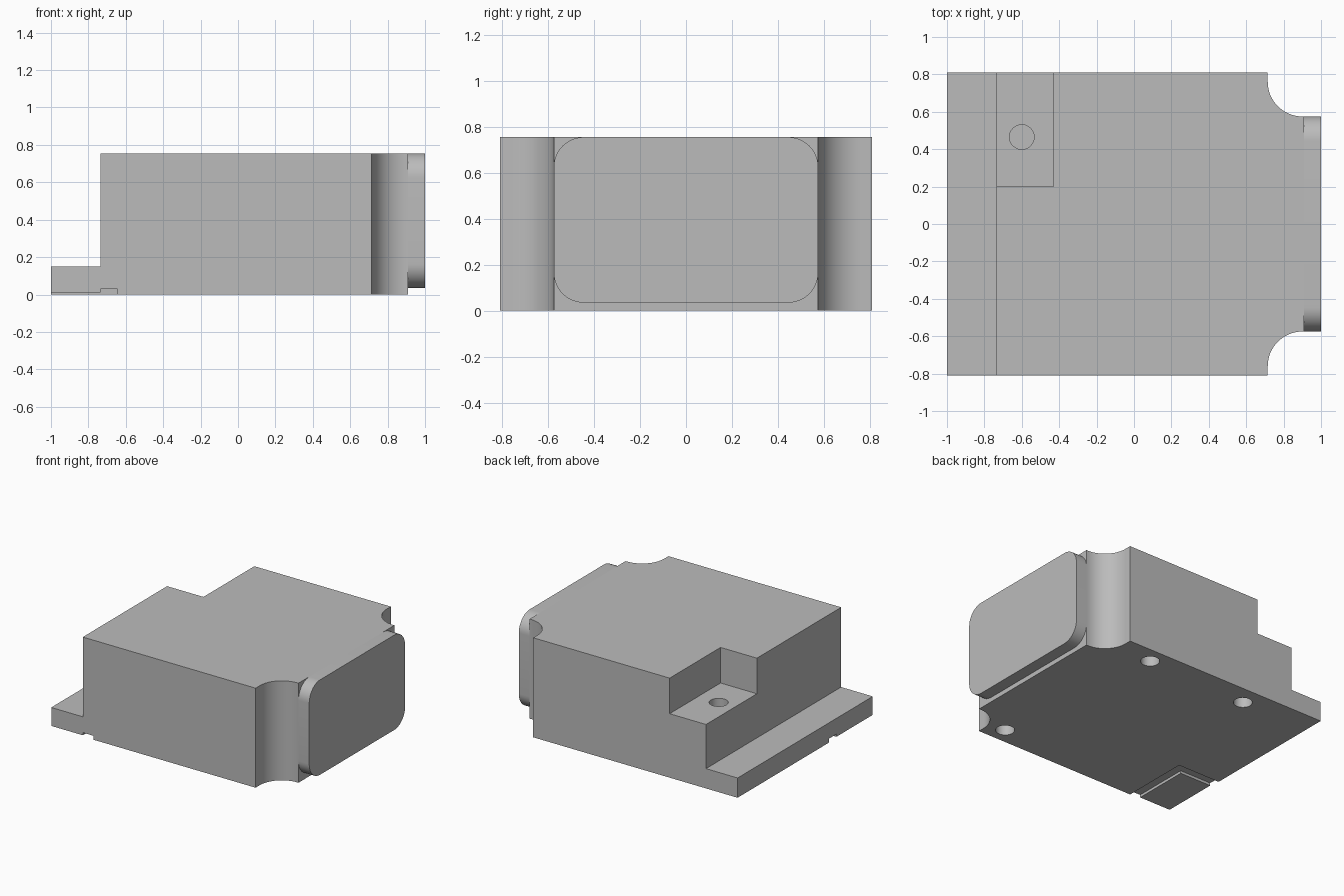
import bpy
import bmesh
from math import cos, sin, pi, radians

default = bpy.data.objects.get("Cube")
if default:
    bpy.data.objects.remove(default, do_unlink=True)

grey = bpy.data.materials.new("plain grey")
grey.use_nodes = True
colour = (0.5, 0.5, 0.5, 1)
grey.diffuse_color = colour
grey.node_tree.nodes["Principled BSDF"].inputs["Base Color"].default_value = colour


def arc(cx, cy, r, start, end, steps=16):
    """Points along an arc, angles in degrees."""
    angles = [radians(start + (end - start) * i / steps) for i in range(steps + 1)]
    return [(cx + r * cos(a), cy + r * sin(a)) for a in angles]


def rect(x0, x1, y0, y1):
    return [(x0, y0), (x1, y0), (x1, y1), (x0, y1)]


def prism(name, outline, low, high, along_x=False):
    """Extrude a flat outline along z, or along x for (y, z) outlines."""
    bm = bmesh.new()

    def place(p, h):
        return (h, p[0], p[1]) if along_x else (p[0], p[1], h)

    face = bm.faces.new([bm.verts.new(place(p, low)) for p in outline])
    side = bmesh.ops.extrude_face_region(bm, geom=[face])
    moved = [g for g in side["geom"] if isinstance(g, bmesh.types.BMVert)]
    shift = (high - low, 0, 0) if along_x else (0, 0, high - low)
    bmesh.ops.translate(bm, verts=moved, vec=shift)
    bmesh.ops.recalc_face_normals(bm, faces=bm.faces)
    mesh = bpy.data.meshes.new(name)
    bm.to_mesh(mesh)
    bm.free()
    mesh.materials.append(grey)
    obj = bpy.data.objects.new(name, mesh)
    bpy.context.collection.objects.link(obj)
    return obj


def cut(target, cutter):
    """Subtract the cutter from the target and remove it."""
    mod = target.modifiers.new("cut", 'BOOLEAN')
    mod.operation = 'DIFFERENCE'
    mod.solver = 'EXACT'
    mod.object = cutter
    graph = bpy.context.evaluated_depsgraph_get()
    result = bpy.data.meshes.new_from_object(target.evaluated_get(graph))
    target.modifiers.clear()
    target.data = result
    bpy.data.objects.remove(cutter, do_unlink=True)


# Main block with two scooped corners
HEIGHT, HALF, NECK, FACE = 0.755, 0.81, 0.575, 0.91
scoop = [(0.715, HALF)] + arc(0.9, 0.76, 0.185, 180, 270) + [(FACE, NECK)]
lower = [(x, -y) for x, y in reversed(scoop)]
body = prism("body", [(-1, HALF)] + scoop + lower + [(-1, -HALF)], 0, HEIGHT)

# Low ledge and the corner pocket above it
cut(body, prism("ledge_cutter", rect(-1.1, -0.735, -1, 1), 0.15, 1))
cut(body, prism("pocket_cutter", rect(-0.9, -0.43, 0.2, 1), 0.485, 1))

# L-shaped groove under one corner, around a slightly recessed pad
groove = [(-1.1, -0.285), (-0.645, -0.285), (-0.645, -1),
          (-0.735, -1), (-0.735, -0.375), (-1.1, -0.375)]
cut(body, prism("groove_cutter", groove, -0.1, 0.03))
cut(body, prism("pad_cutter", rect(-1.1, -0.7, -1, -0.34), -0.1, 0.01))

# Blind round holes: one in the pocket floor, three underneath
holes = [(-0.6, 0.465, 0.33, 0.6), (0.43, 0.685, -0.1, 0.15),
         (-0.425, 0.66, -0.1, 0.15), (0.585, -0.685, -0.1, 0.15)]
for x, y, low, high in holes:
    cut(body, prism("hole_cutter", arc(x, y, 0.066, 0, 360, 32)[:-1], low, high))

# Rounded end plate
R, BOTTOM = 0.13, 0.035
outline = []
for cy, cz, start in ((NECK - R, HEIGHT - R, 0), (R - NECK, HEIGHT - R, 90),
                      (R - NECK, BOTTOM + R, 180), (NECK - R, BOTTOM + R, 270)):
    outline += arc(cy, cz, R, start, start + 90, 12)
plate = prism("end_plate", outline, FACE, 1, along_x=True)

# Smooth curves, sharp edges
bpy.ops.object.select_all(action='DESELECT')
for obj in (body, plate):
    obj.select_set(True)
bpy.context.view_layer.objects.active = body
bpy.ops.object.shade_smooth_by_angle(angle=radians(30))
